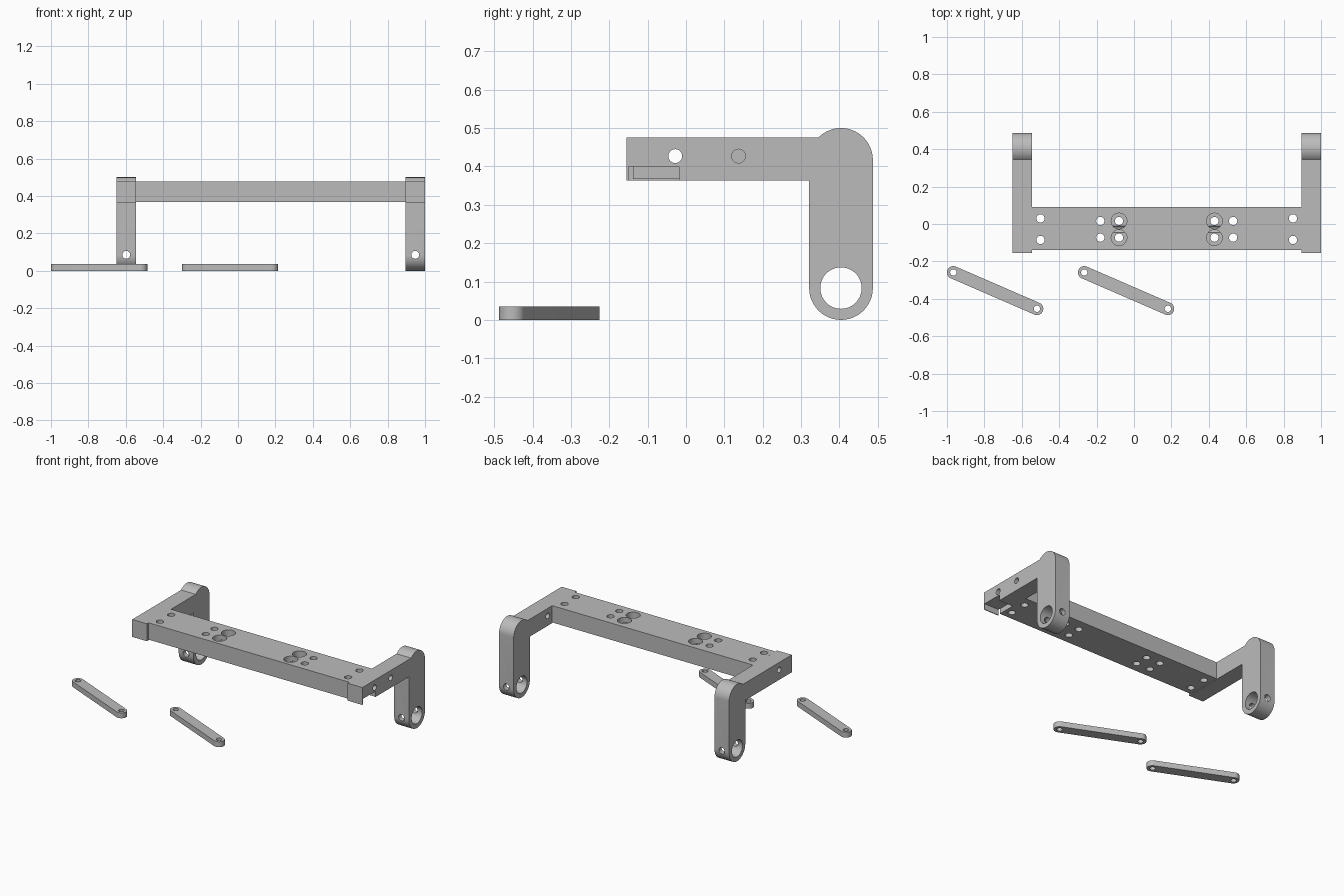
import bpy, bmesh
from math import sin, cos, radians, atan2, degrees
from mathutils import Vector

if "Cube" in bpy.data.objects:
    bpy.data.objects.remove(bpy.data.objects["Cube"], do_unlink=True)

# Single material
grey = bpy.data.materials.new("plain grey")
grey.use_nodes = True
colour = (0.5, 0.5, 0.5, 1)
grey.diffuse_color = colour
grey.node_tree.nodes["Principled BSDF"].inputs["Base Color"].default_value = colour


def arc(cx, cy, r, start, end, steps=24):
    """Points along an arc, angles in degrees."""
    angles = [radians(start + (end - start) * i / steps) for i in range(steps + 1)]
    return [(cx + r * cos(a), cy + r * sin(a)) for a in angles]


def circle(cx, cy, r, sides=32):
    return arc(cx, cy, r, 0, 360, sides)[:-1]


def box(x0, x1, y0, y1):
    return [(x0, y0), (x1, y0), (x1, y1), (x0, y1)]


def prism(name, outline, axis, low, high):
    """Extrude an outline along one axis."""
    place = {"X": lambda a, b, c: (c, a, b),
             "Y": lambda a, b, c: (a, c, b),
             "Z": lambda a, b, c: (a, b, c)}[axis]
    bm = bmesh.new()
    face = bm.faces.new([bm.verts.new(place(a, b, low)) for a, b in outline])
    grown = bmesh.ops.extrude_face_region(bm, geom=[face])["geom"]
    moved = [v for v in grown if isinstance(v, bmesh.types.BMVert)]
    bmesh.ops.translate(bm, verts=moved, vec=Vector(place(0, 0, high - low)))
    bmesh.ops.recalc_face_normals(bm, faces=bm.faces)
    mesh = bpy.data.meshes.new(name)
    bm.to_mesh(mesh)
    bm.free()
    mesh.materials.append(grey)
    obj = bpy.data.objects.new(name, mesh)
    bpy.context.collection.objects.link(obj)
    return obj


def finish(obj, cuts):
    """Cut the listed prisms out of a part, then smooth its round walls."""
    cutters = []
    for cut in cuts:
        cutter = prism("cutter", *cut)
        cutter.hide_render = True
        cutters.append(cutter)
        mod = obj.modifiers.new("cut", "BOOLEAN")
        mod.operation = "DIFFERENCE"
        mod.solver = "EXACT"
        mod.object = cutter
    deps = bpy.context.evaluated_depsgraph_get()
    mesh = bpy.data.meshes.new_from_object(obj.evaluated_get(deps))
    obj.modifiers.clear()
    obj.data = mesh
    for cutter in cutters:
        bpy.data.objects.remove(cutter, do_unlink=True)
    bpy.ops.object.select_all(action="DESELECT")
    obj.select_set(True)
    bpy.context.view_layer.objects.active = obj
    bpy.ops.object.shade_smooth_by_angle(angle=radians(30))


TOP, BOTTOM = 0.476, 0.363
LEG_Y, LEG_R = 0.404, 0.083
cross_hole = (circle(-0.028, 0.427, 0.018), "X", -1.2, 1.2)

# Side arms with hanging legs
profile = [(-0.155, BOTTOM), (LEG_Y - LEG_R, BOTTOM)]
profile += arc(LEG_Y, LEG_R, LEG_R, 180, 360)
profile += arc(LEG_Y, 0.417, LEG_R, 0, 135)
profile += [(-0.155, TOP)]
for side, x0, x1 in (("right", -0.65, -0.545), ("left", 0.895, 1.0)):
    arm = prism(side + "_arm", profile, "X", x0, x1)
    cuts = [(circle(LEG_Y, LEG_R, 0.054, 48), "X", x0 - 0.1, x1 + 0.1),
            (circle((x0 + x1) / 2, 0.085, 0.021), "Y", 0.2, 0.6),
            cross_hole]
    if side == "left":
        # Second screw hole and the notch behind a thin front lip
        cuts += [(circle(0.137, 0.427, 0.018), "X", x0 - 0.1, x1 + 0.1),
                 (box(-0.15, -0.018, 0.3, 0.4), "X", x0 - 0.1, x1 + 0.1)]
    finish(arm, cuts)

# Cross beam with screw holes, counterbores and nut pockets
beam = prism("cross_beam", box(-0.545, 0.895, -0.138, 0.092), "Z", 0.367, TOP)
cuts = [cross_hole]
for x in (-0.5, 0.85):
    for y in (-0.085, 0.03):
        cuts.append((circle(x, y, 0.022), "Z", 0.3, 0.6))
for x in (-0.18, 0.53):
    for y in (-0.073, 0.016):
        cuts.append((circle(x, y, 0.022), "Z", 0.3, 0.6))
for x in (-0.08, 0.43):
    for y in (-0.073, 0.016):
        cuts += [(circle(x, y, 0.022), "Z", 0.3, 0.6),
                 (circle(x, y, 0.042), "Z", 0.425, 0.6)]
finish(beam, cuts)

# Loose link bars
for name, x in (("right_link", -0.966), ("left_link", -0.266)):
    ax, ay, bx, by, r = x, -0.259, x + 0.447, -0.453, 0.034
    turn = degrees(atan2(by - ay, bx - ax))
    outline = arc(ax, ay, r, turn + 90, turn + 270) + arc(bx, by, r, turn - 90, turn + 90)
    link = prism(name, outline, "Z", 0, 0.035)
    finish(link, [(circle(ax, ay, 0.017), "Z", -0.1, 0.1),
                  (circle(bx, by, 0.017), "Z", -0.1, 0.1)])
